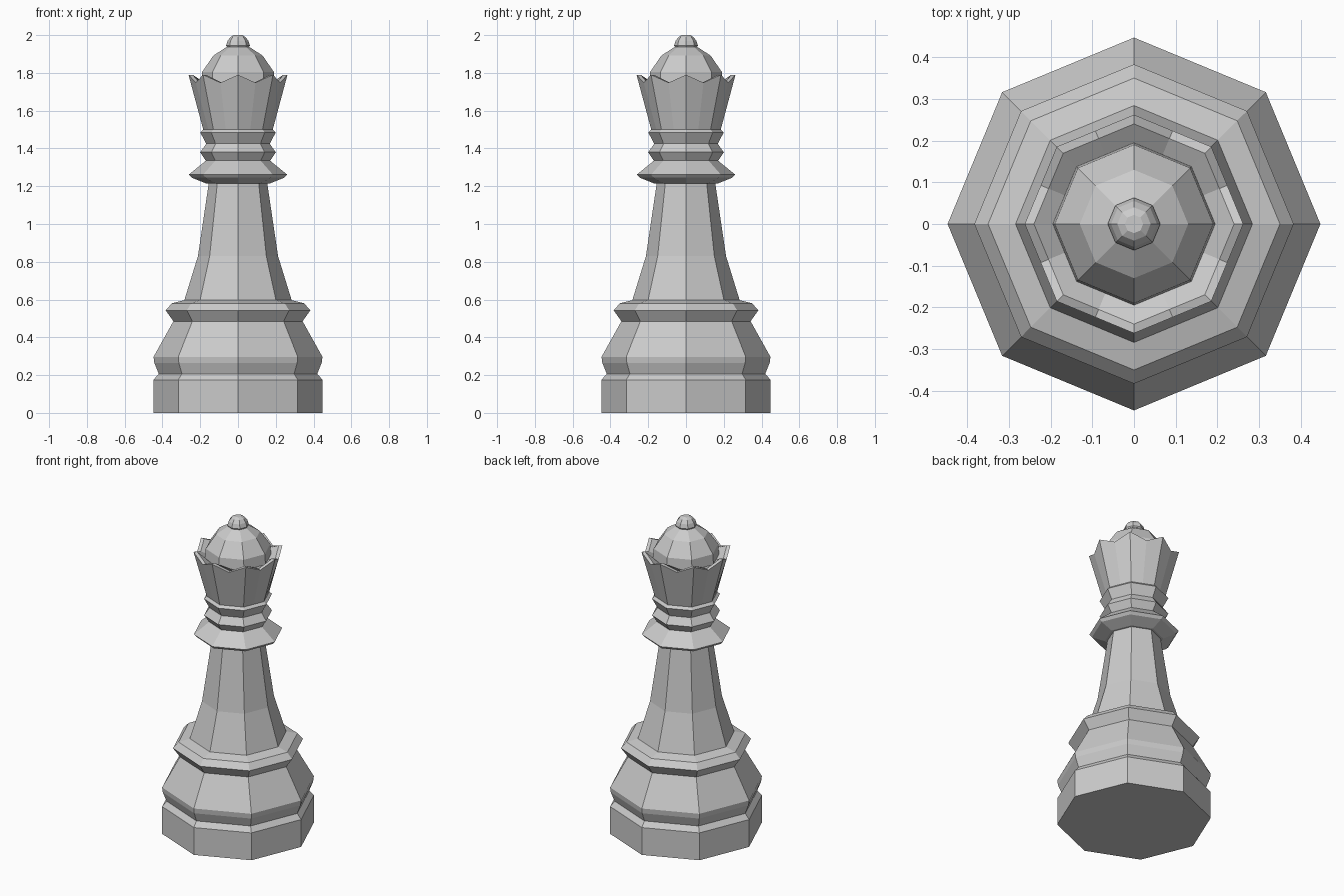
import bpy, bmesh
from math import cos, sin, pi

if "Cube" in bpy.data.objects:
    bpy.data.objects.remove(bpy.data.objects["Cube"])

SIDES = 8


def add_object(name, bm):
    bmesh.ops.recalc_face_normals(bm, faces=bm.faces)
    mesh = bpy.data.meshes.new(name)
    bm.to_mesh(mesh)
    bm.free()
    obj = bpy.data.objects.new(name, mesh)
    bpy.context.collection.objects.link(obj)
    return obj


def ring(bm, r, z):
    return [bm.verts.new((r * cos(2 * pi * i / SIDES), r * sin(2 * pi * i / SIDES), z))
            for i in range(SIDES)]


def bridge(bm, a, b):
    n = len(a)
    for i in range(n):
        j = (i + 1) % n
        bm.faces.new((a[i], a[j], b[j], b[i]))


def turned(name, profile):
    """Octagonal turned solid from (radius, height) pairs, capped at both ends."""
    bm = bmesh.new()
    rings = [ring(bm, r, z) for r, z in profile]
    for a, b in zip(rings, rings[1:]):
        bridge(bm, a, b)
    bm.faces.new(rings[0])
    bm.faces.new(rings[-1])
    return add_object(name, bm)


def crown_ring(bm, r, peak, valley):
    """Sixteen points: peaks on the octagon corners, valleys mid-side."""
    verts = []
    for i in range(2 * SIDES):
        odd = i % 2
        rad = r * (cos(pi / SIDES) if odd else 1)
        a = pi * i / SIDES
        verts.append(bm.verts.new((rad * cos(a), rad * sin(a), valley if odd else peak)))
    return verts


# Base, lower collar and stem
turned("base", [(.447, 0), (.447, .175), (.42, .207), (.443, .265), (.447, .297),
                (.342, .485), (.383, .543), (.35, .58), (.284, .597),
                (.212, .83), (.155, 1.215)])

# Upper collar and neck rings
turned("neck_rings", [(.155, 1.215), (.17, 1.215), (.245, 1.245), (.26, 1.262),
                      (.17, 1.335), (.2, 1.38), (.168, 1.425), (.2, 1.485),
                      (.184, 1.5)])

# Hollow crown with a toothed rim
bm = bmesh.new()
loops = [crown_ring(bm, r, p, v) for r, p, v in
         ((.184, 1.5, 1.5), (.262, 1.79, 1.748), (.24, 1.79, 1.748), (.195, 1.74, 1.74))]
for a, b in zip(loops, loops[1:]):
    bridge(bm, a, b)
bm.faces.new(loops[0])
bm.faces.new(loops[-1])
add_object("crown", bm)

# Dome and knob on top
turned("dome", [(.195, 1.735), (.19, 1.805), (.13, 1.892), (.06, 1.937)])
turned("knob", [(.055, 1.93), (.063, 1.945), (.055, 1.97), (.04, 1.99), (.022, 2.0)])
